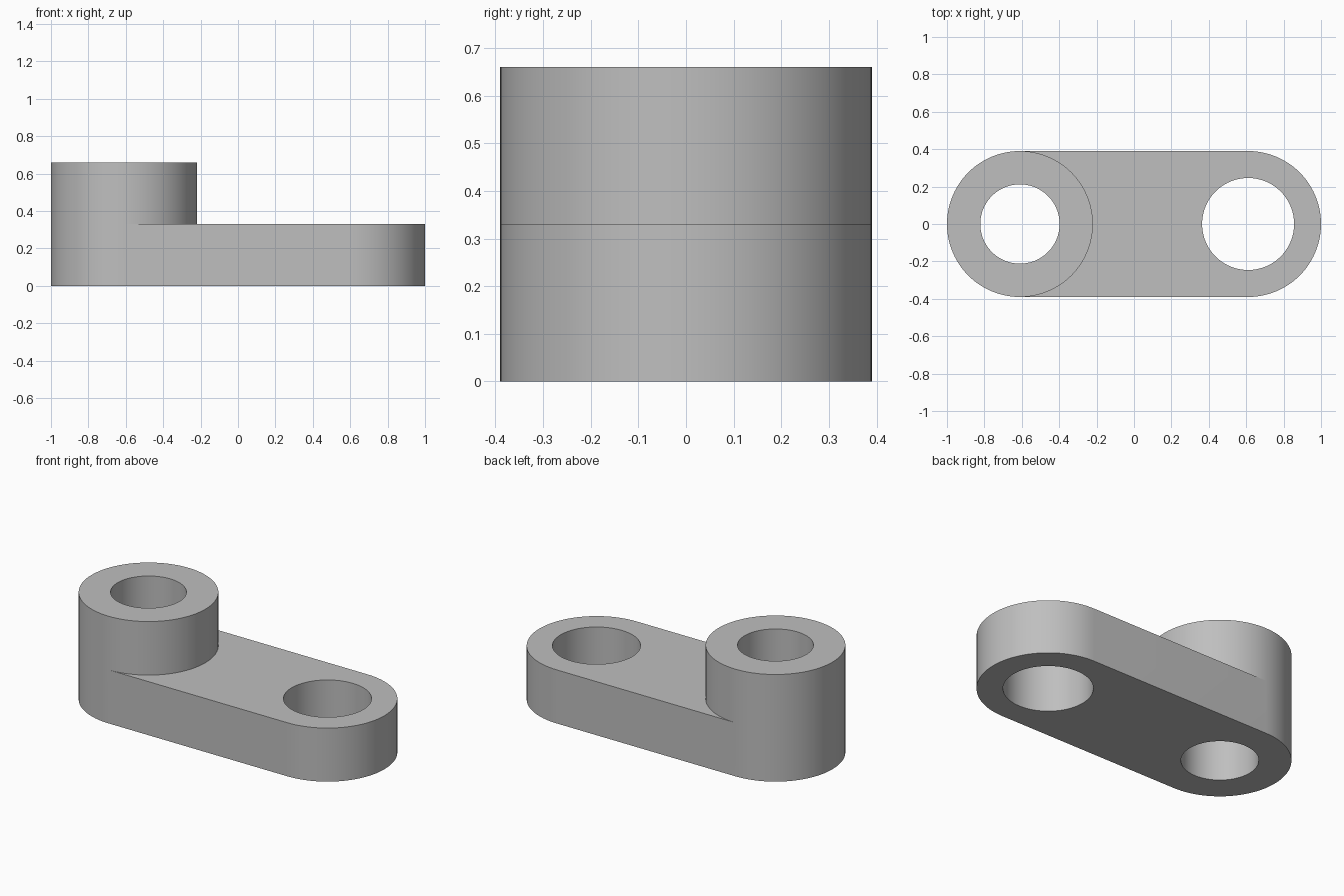
import bpy, bmesh, math
from mathutils import Vector

cube = bpy.data.objects.get("Cube")
if cube:
    bpy.data.objects.remove(cube, do_unlink=True)

SIDES = 96
HALF = SIDES // 2
OUTER = 0.39          # radius of both rounded ends
CENTRE = 0.61         # distance of each bore from the middle
BOSS_BORE, ARM_BORE = 0.212, 0.246
ARM_TOP, BOSS_TOP = 0.33, 0.66

grey = bpy.data.materials.new("plain grey")
grey.use_nodes = True
colour = (0.52, 0.52, 0.52, 1)
grey.diffuse_color = colour
grey.node_tree.nodes["Principled BSDF"].inputs["Base Color"].default_value = colour

bm = bmesh.new()


def arc(cx, radius, z, start, count):
    """Points running counter-clockwise from a start angle."""
    step = 2 * math.pi / SIDES
    return [bm.verts.new((cx + radius * math.cos(start + i * step),
                          radius * math.sin(start + i * step), z))
            for i in range(count)]


def wall(low, high):
    """Closed band of quads between two matching loops."""
    for i in range(len(low)):
        j = (i + 1) % len(low)
        bm.faces.new((low[i], low[j], high[j], high[i]))


def cap(loops, up):
    """Flat face bounded by an outline and its holes."""
    edges = []
    for loop in loops:
        for a, b in zip(loop, loop[1:] + loop[:1]):
            edges.append(bm.edges.get((a, b)) or bm.edges.new((a, b)))
    bmesh.ops.triangle_fill(bm, edges=edges, use_beauty=True, normal=Vector((0, 0, up)))


# Boss: full circles at arm height and at the top, starting from the +y side
quarter = math.pi / 2
boss_mid = arc(-CENTRE, OUTER, ARM_TOP, quarter, SIDES)
boss_top = arc(-CENTRE, OUTER, BOSS_TOP, quarter, SIDES)
wall(boss_mid, boss_top)

# Arm: rounded outline, sharing the outer half of the boss circle
end_mid = arc(CENTRE, OUTER, ARM_TOP, -quarter, HALF + 1)
arm_low = (arc(-CENTRE, OUTER, 0, quarter, HALF + 1)
           + arc(CENTRE, OUTER, 0, -quarter, HALF + 1))
wall(arm_low, boss_mid[:HALF + 1] + end_mid)

# Bores through the boss and the free end
boss_bore_low = arc(-CENTRE, BOSS_BORE, 0, quarter, SIDES)
boss_bore_top = arc(-CENTRE, BOSS_BORE, BOSS_TOP, quarter, SIDES)
arm_bore_low = arc(CENTRE, ARM_BORE, 0, quarter, SIDES)
arm_bore_top = arc(CENTRE, ARM_BORE, ARM_TOP, quarter, SIDES)
wall(boss_bore_low, boss_bore_top)
wall(arm_bore_low, arm_bore_top)

# Flat faces: boss rim, top of the arm around the boss, underside
wall(boss_top, boss_bore_top)
inner_half = boss_mid[HALF:] + boss_mid[:1]
cap([inner_half[::-1] + end_mid, arm_bore_top], 1)
cap([arm_low, boss_bore_low, arm_bore_low], -1)

bmesh.ops.recalc_face_normals(bm, faces=bm.faces[:])
mesh = bpy.data.meshes.new("crank_arm")
bm.to_mesh(mesh)
bm.free()
mesh.materials.append(grey)
crank_arm = bpy.data.objects.new("crank_arm", mesh)
bpy.context.collection.objects.link(crank_arm)

bpy.ops.object.select_all(action="DESELECT")
crank_arm.select_set(True)
bpy.context.view_layer.objects.active = crank_arm
bpy.ops.object.shade_smooth_by_angle(angle=math.radians(30))
